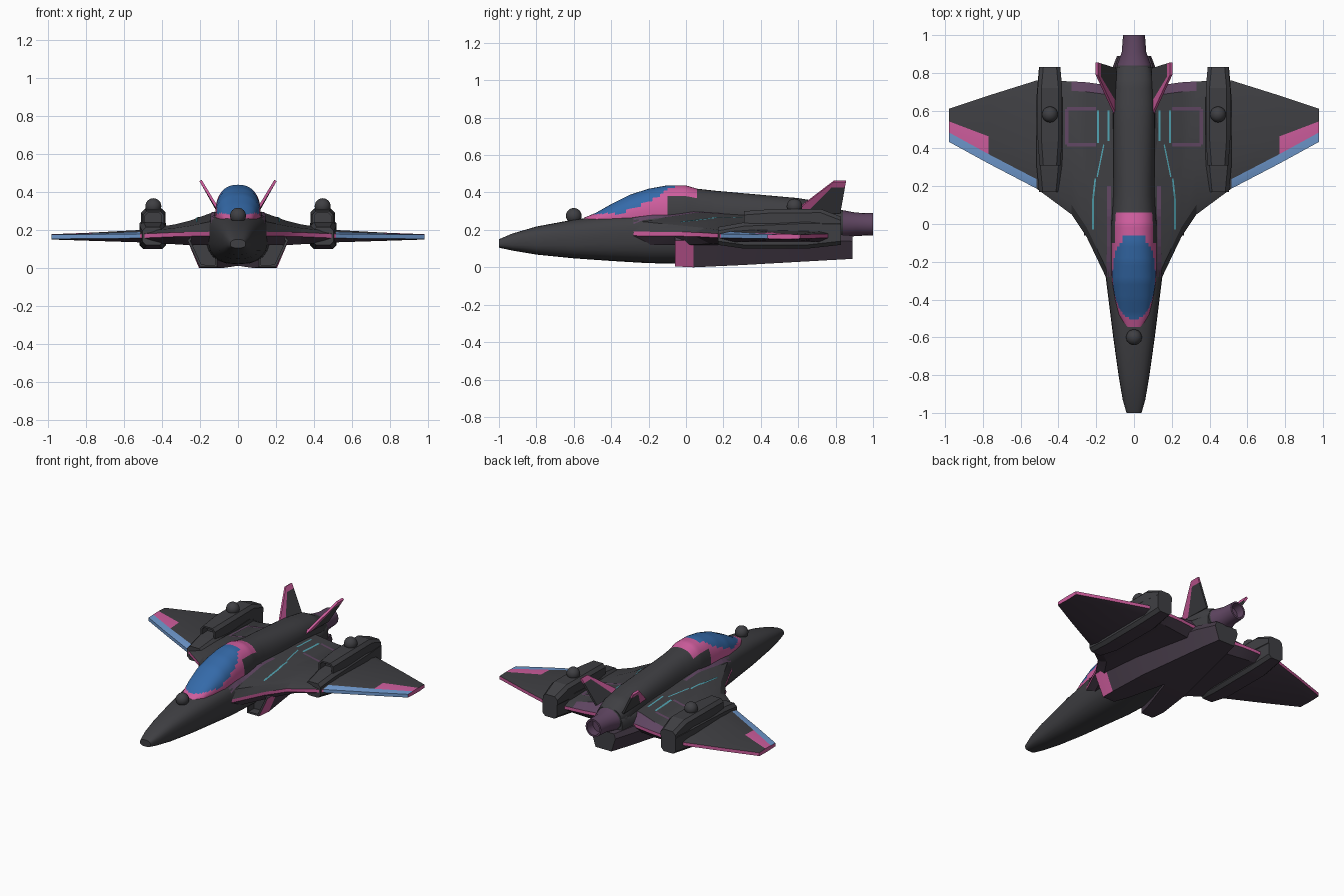
import bpy, bmesh, math
from mathutils import Vector
from mathutils.bvhtree import BVHTree

if "Cube" in bpy.data.objects:
    bpy.data.objects.remove(bpy.data.objects["Cube"])

# Palette: one material per colour
COLOURS = {
    "charcoal": (0.050, 0.050, 0.056), "plum": (0.060, 0.043, 0.064),
    "purple": (0.115, 0.060, 0.120), "pink": (0.62, 0.11, 0.34),
    "canopy_blue": (0.035, 0.145, 0.40), "edge_blue": (0.16, 0.32, 0.62),
    "teal": (0.08, 0.35, 0.42)}
MATS = []
for n, c in COLOURS.items():
    m = bpy.data.materials.new(n)
    m.diffuse_color = (*c, 1)
    m.use_nodes = True
    m.node_tree.nodes["Principled BSDF"].inputs["Base Color"].default_value = m.diffuse_color
    MATS.append(m)
DARK, PLUM, PURPLE, PINK, CANOPY, EDGE, TEAL = range(7)


def finish(name, bm, mirror=False, smooth=30):
    me = bpy.data.meshes.new(name)
    bm.to_mesh(me)
    bm.free()
    for m in MATS:
        me.materials.append(m)
    ob = bpy.data.objects.new(name, me)
    bpy.context.collection.objects.link(ob)
    if mirror:
        ob.modifiers.new("Mirror", 'MIRROR').use_clip = True
    if smooth:
        bpy.ops.object.select_all(action='DESELECT')
        bpy.context.view_layer.objects.active = ob
        ob.select_set(True)
        bpy.ops.object.shade_smooth_by_angle(angle=math.radians(smooth))
    return ob


def loft(name, rings, rule, mirror=False, recess=None, smooth=30):
    """Skin closed rings; rule(centre, segment) picks the colour, segment -1 is a cap.
    recess = (which cap, inset, depth) hollows out an end."""
    bm = bmesh.new()
    vs = [[bm.verts.new(p) for p in r] for r in rings]
    k = len(rings[0])
    seg = {}
    for a, b in zip(vs, vs[1:]):
        for j in range(k):
            seg[bm.faces.new((a[j], a[(j + 1) % k], b[(j + 1) % k], b[j]))] = j
    caps = [bm.faces.new(vs[0]), bm.faces.new(vs[-1])]
    bmesh.ops.recalc_face_normals(bm, faces=bm.faces[:])
    for f in bm.faces:
        f.material_index = rule(f.calc_center_median(), seg.get(f, -1))
    if recess:
        bmesh.ops.inset_individual(bm, faces=[caps[recess[0]]], thickness=recess[1])
        ext = bmesh.ops.extrude_discrete_faces(bm, faces=[caps[recess[0]]])["faces"][0]
        bmesh.ops.translate(bm, vec=-ext.normal * recess[2], verts=ext.verts[:])
        # walls of the hollow
        bm.edges.ensure_lookup_table()
        open_edges = [e for e in bm.edges if e.is_boundary and abs(e.verts[0].co.x) + abs(e.verts[1].co.x) > 0]
        if open_edges:
            bmesh.ops.bridge_loops(bm, edges=open_edges)
    return finish(name, bm, mirror, smooth)


def fill(rows, n):
    """Linear in-between stations."""
    out = []
    for a, b in zip(rows, rows[1:]):
        out += [[p + (q - p) * i / n for p, q in zip(a, b)] for i in range(n)]
    return out + [list(rows[-1])]


def oval(y, hw, zb, zm, zt, p=0.75, n=24):
    pts = []
    for i in range(n):
        a = math.tau * i / n
        c, s = math.cos(a), math.sin(a)
        h = zt - zm if s > 0 else zm - zb
        pts.append((hw * math.copysign(abs(c) ** p, c), y,
                    zm + h * math.copysign(abs(s) ** p, s)))
    return pts


def box_ring(cx, y, hw, zb, zt, ch=0.02):
    return [(cx + sx * (hw - dx), y, z) for sx, dx, z in (
        (-1, ch, zb), (1, ch, zb), (1, 0, zb + ch), (1, 0, zt - ch),
        (1, ch, zt), (-1, ch, zt), (-1, 0, zt - ch), (-1, 0, zb + ch))]


# Fuselage with pointed nose
body = [(-1, .04, .105, .125, .15), (-.93, .06, .09, .135, .18), (-.8, .082, .068, .145, .218),
        (-.6, .11, .048, .16, .255), (-.4, .135, .034, .18, .28), (-.2, .16, .022, .19, .30),
        (0, .17, .02, .19, .30), (.5, .16, .03, .19, .29), (.83, .10, .06, .2, .28)]
fuselage = loft("fuselage", [oval(*s) for s in body], lambda c, j: DARK)


# Cockpit bubble running back into the spine
def spine_colour(c, j):
    r = ((c.y + .275) / .232) ** 2 + (c.x / .113) ** 2
    if r < 1 and c.y < -.05:
        return CANOPY
    return PINK if c.y < -.1 or (c.y < .065 and abs(c.x) < .095) else DARK


top = [(-.545, .045, .235, .245, .265), (-.48, .08, .22, .25, .292), (-.4, .10, .22, .26, .338),
       (-.3, .117, .22, .27, .388), (-.2, .12, .22, .28, .42), (-.1, .12, .22, .28, .438),
       (0, .12, .22, .28, .438), (.06, .115, .22, .28, .42), (.15, .11, .22, .27, .41),
       (.6, .11, .2, .27, .37), (.75, .105, .18, .25, .345), (.83, .09, .17, .24, .305)]
spine = loft("canopy_and_spine", [oval(*s, p=.85, n=40) for s in fill(top, 5)], spine_colour)


# Wings: chord sections from the root to the tip, mirrored
def wing_ring(x, le, te, zt, zb, ze, f, e=.011):
    zs, zr = (ze + e) * .45 + zt * .55, (ze + e) * .4 + zt * .6
    pts = [(le, ze + e), (le + .05, zs), (le + f * (te - le), zt), (te - .05, zr), (te, ze + e),
           (te, ze - e), (te - .05, zb), (le + .08, zb), (le, ze - e)]
    return [(x, y, z) for y, z in pts]


def wing_colour(c, j):
    if j in (0, 8) and c.x > .52:
        return EDGE
    if j in (4, 8, -1) or (j == 1 and c.x > .77):
        return PINK
    if j == 3 and c.x < .38:
        return PURPLE
    return PLUM if j in (5, 6, 7) else DARK


wing = loft("wings", [wing_ring(*s) for s in (
    (.05, -.45, .73, .31, .12, .18, .35), (.14, -.30, .735, .29, .12, .18, .35),
    (.25, -.07, .75, .25, .12, .178, .35), (.33, .05, .755, .23, .125, .176, .35),
    (.515, .187, .76, .20, .135, .168, .3), (.77, .32, .68, .186, .143, .166, .40),
    (.98, .435, .61, .178, .150, .164, .62))], wing_colour, mirror=True, smooth=20)


# Under-body intakes joining into one belly
def belly_ring(y, xi, xb, xo, zb, zt):
    return [(x, y, z) for x, z in ((xi, zb), (xb, zb), (xo, zb + .75 * (zt - zb)),
                                   (xo * .88, zt), (xi, zt))]


loft("belly_intakes", [belly_ring(*s) for s in (
    (-.06, .11, .20, .265, .005, .19), (.04, .08, .205, .265, 0, .19), (.3, 0, .18, .24, .012, .19),
    (.76, 0, .09, .14, .038, .18), (.89, 0, .06, .09, .045, .17))],
    lambda c, j: PINK if c.y < .0 and j == 1 else DARK if j == -1 else PLUM,
    mirror=True, recess=(0, .015, .06), smooth=20)

# Tail nozzle
loft("tail_nozzle", [oval(y, r, .23 - rz, .23, .23 + rz, 1, 16) for y, r, rz in (
    (.78, .105, .09), (.84, .09, .075), (.91, .065, .062), (1.0, .058, .06))],
    lambda c, j: PURPLE if c.y > .85 else DARK, recess=(1, .012, .06))

# Wing pods: lower body and raised intake
loft("pod_body", [box_ring(.448, *s) for s in (
    (.17, .055, .12, .215), (.31, .068, .10, .24), (.65, .07, .10, .255), (.83, .055, .12, .25))],
    lambda c, j: PLUM if j == 0 else DARK, mirror=True, smooth=20)
loft("pod_intake", [box_ring(.445, *s) for s in (
    (.31, .055, .215, .30), (.45, .065, .2, .31), (.72, .065, .2, .312), (.83, .055, .2, .27))],
    lambda c, j: DARK, mirror=True, recess=(0, .012, .06), smooth=20)

# Sensor domes on nose and pods
for name, loc in (("nose_dome", (0, -.6, .275)), ("pod_dome", (.445, .58, .325))):
    bm = bmesh.new()
    bmesh.ops.create_uvsphere(bm, u_segments=20, v_segments=12, radius=.042)
    bmesh.ops.translate(bm, vec=loc, verts=bm.verts[:])
    finish(name, bm, mirror=loc[0] > 0, smooth=60)

# Canted tail fins with a coloured leading edge and tip
bm = bmesh.new()
A, B = Vector((.10, .58, .30)), Vector((.10, .825, .29))
C, D = Vector((.197, .79, .46)), Vector((.197, .855, .46))
grid = [[A.lerp(B, u).lerp(C.lerp(D, u), v) for u in (0, .27, 1)] for v in (0, .82, 1)]
gv = [[bm.verts.new(p) for p in row] for row in grid]
for i in range(2):
    for j in range(2):
        f = bm.faces.new((gv[i][j], gv[i][j + 1], gv[i + 1][j + 1], gv[i + 1][j]))
        f.material_index = DARK if (i, j) == (0, 1) else PINK
fin = finish("tail_fins", bm, smooth=0)
s = fin.modifiers.new("Thickness", 'SOLIDIFY')
s.thickness, s.offset = .014, 0
fin.modifiers.new("Mirror", 'MIRROR')

# Painted lines draped over the upper surface
verts, polys = [], []
for ob in (fuselage, spine, wing):
    o = len(verts)
    verts += [v.co.copy() for v in ob.data.vertices]
    polys += [[o + i for i in p.vertices] for p in ob.data.polygons]
bvh = BVHTree.FromPolygons(verts, polys)


def painted_line(name, path, width, mat):
    bm = bmesh.new()
    for a, b in zip(path, path[1:]):
        a, b = Vector(a), Vector(b)
        side = (b - a).normalized().orthogonal() * width / 2
        prev = None
        for i in range(13):
            p = a.lerp(b, i / 12)
            pair = []
            for q in (p - side, p + side):
                hit = bvh.ray_cast(Vector((q.x, q.y, 1)), Vector((0, 0, -1)))[0]
                pair.append(bm.verts.new((q.x, q.y, hit.z + .004)))
            if prev:
                f = bm.faces.new((prev[0], pair[0], pair[1], prev[1]))
                f.normal_update()
                if f.normal.z < 0:
                    f.normal_flip()
                f.material_index = mat
            prev = pair
    finish(name, bm, mirror=True, smooth=0)


painted_line("panel_frame", [(.2, .42), (.355, .42), (.355, .61), (.2, .61)], .018, PURPLE)
painted_line("panel_light", [(.19, .43), (.19, .6)], .012, TEAL)
painted_line("spine_light", [(.135, .44), (.135, .6)], .01, TEAL)
painted_line("shoulder_light", [(.217, -.03), (.217, .13), (.205, .24)], .009, TEAL)
painted_line("rear_spine_light", [(.195, .25), (.16, .42)], .007, TEAL)
painted_line("shoulder_stripe", [(.135, -.28), (.132, .2)], .02, PURPLE)
